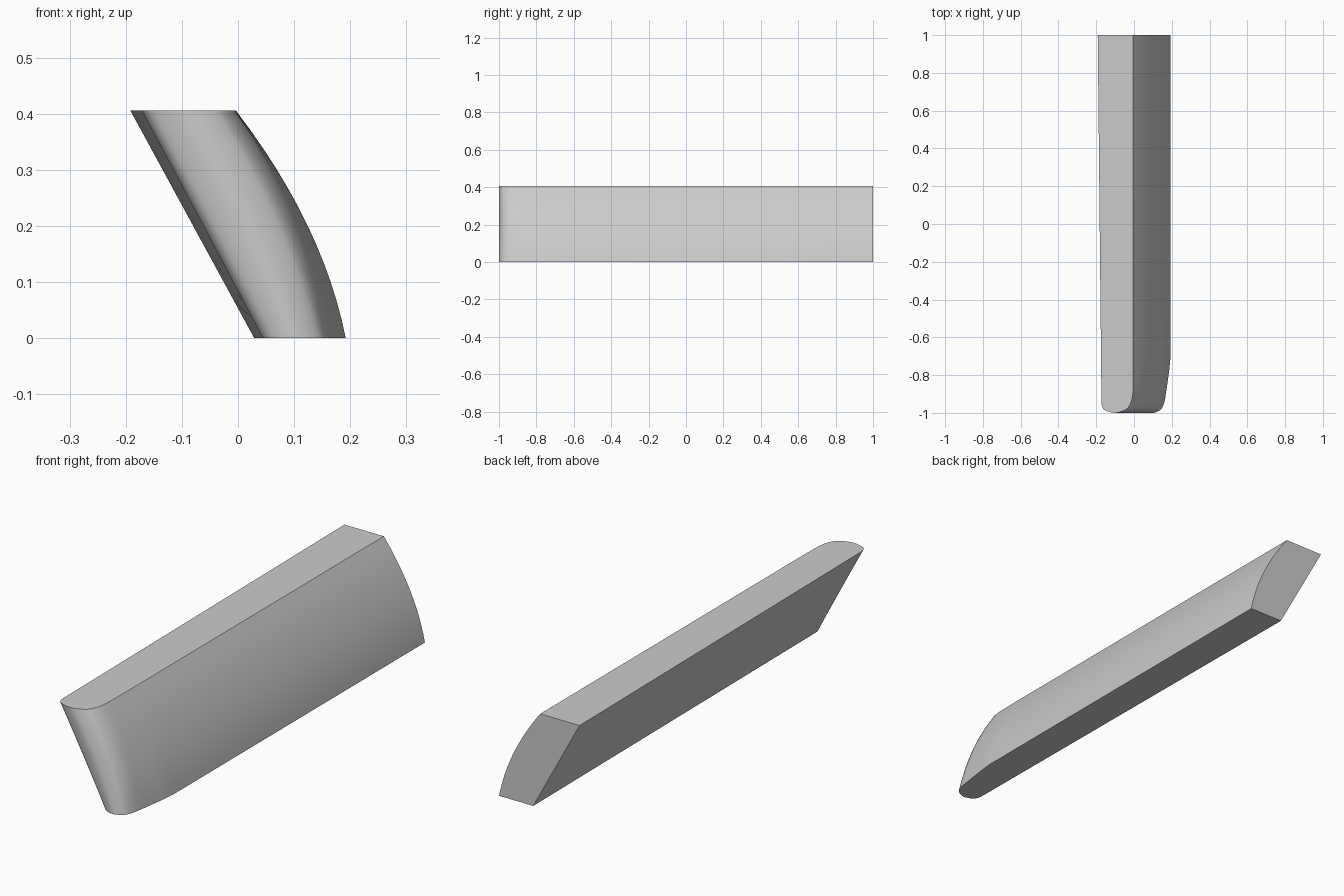
import bpy, bmesh, math
from mathutils import Vector

if "Cube" in bpy.data.objects:
    bpy.data.objects.remove(bpy.data.objects["Cube"])

HEIGHT, LEVELS, BULGE = 0.406, 12, 0.029

# Plan outlines: back right corner, along the curved side, round the nose, to back left
top = [(-0.004, 1), (-0.004, -0.72), (-0.006, -0.89), (-0.014, -0.938), (-0.034, -0.975),
       (-0.065, -0.992), (-0.1, -1), (-0.14, -0.992), (-0.164, -0.978), (-0.172, -0.95), (-0.192, 1)]
bottom = [(0.192, 1), (0.192, -0.72), (0.17, -0.89), (0.162, -0.938), (0.148, -0.975),
          (0.127, -0.992), (0.1, -1), (0.07, -0.992), (0.052, -0.978), (0.044, -0.95), (0.029, 1)]


def smooth_nose(points, steps=3):
    """Catmull-Rom through the nose points, long sides left straight."""
    p = [Vector(q) for q in points]
    out = [p[0]]
    for i in range(1, len(p) - 2):
        a, b, c, d = p[i - 1:i + 3]
        # keep the long side segments from overshooting
        a = b + (a - b).normalized() * min((a - b).length, (c - b).length)
        d = c + (d - c).normalized() * min((d - c).length, (c - b).length)
        for k in range(steps):
            t = k / steps
            out.append(0.5 * (2 * b + (c - a) * t + (2 * a - 5 * b + 4 * c - d) * t * t
                              + (3 * b - a - 3 * c + d) * t ** 3))
    return out + p[-2:]


# Loft the slanted body between bottom and top, bulging the right side
lo, hi = smooth_nose(bottom), smooth_nose(top)
bm = bmesh.new()
rings = []
for j in range(LEVELS + 1):
    t = j / LEVELS
    ring = []
    for a, b in zip(lo, hi):
        p = a.lerp(b, t)
        left, right = 0.04 - 0.215 * t, 0.19 - 0.194 * t
        weight = max(0, min(1, (p.x - left) / (right - left)))
        if a is lo[-1]:
            weight = 0
        p.x += BULGE * weight * 4 * t * (1 - t)
        ring.append(bm.verts.new((p.x, p.y, HEIGHT * t)))
    rings.append(ring)
n = len(lo)
for r0, r1 in zip(rings, rings[1:]):
    for i in range(n - 1):
        bm.faces.new((r0[i], r0[i + 1], r1[i + 1], r1[i]))

# Flat bottom, top and back end
bm.faces.new(rings[0])
bm.faces.new(rings[-1])
bm.faces.new([r[0] for r in rings] + [r[-1] for r in reversed(rings)])
bmesh.ops.recalc_face_normals(bm, faces=bm.faces)

mesh = bpy.data.meshes.new("slanted_bar")
bm.to_mesh(mesh)
bm.free()
bar = bpy.data.objects.new("slanted_bar", mesh)
bpy.context.collection.objects.link(bar)
bpy.context.view_layer.objects.active = bar
bar.select_set(True)
bpy.ops.object.shade_smooth_by_angle(angle=math.radians(35))
